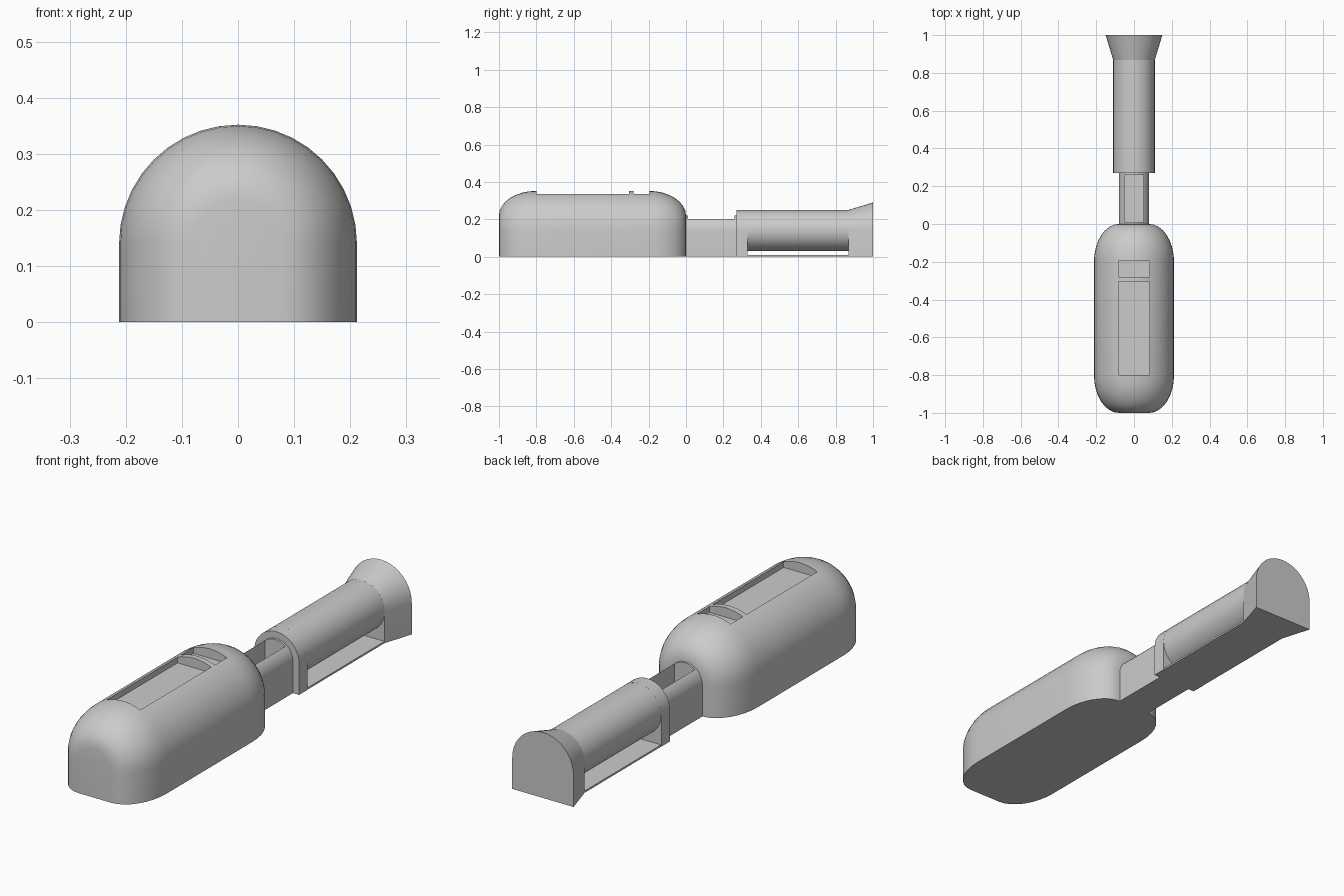
import bpy, bmesh, math

if "Cube" in bpy.data.objects:
    bpy.data.objects.remove(bpy.data.objects["Cube"])

AXIS_Z = 0.14   # shared arch centre height


def arch(r, segs=20):
    """Tunnel cross-section: vertical sides with a semicircular top."""
    pts = [(r, 0.0)]
    for i in range(segs + 1):
        a = math.pi * i / segs
        pts.append((r * math.cos(a), AXIS_Z + r * math.sin(a)))
    return pts + [(-r, 0.0)]


def circle(r, segs=32):
    return [(r * math.cos(2 * math.pi * i / segs), AXIS_Z + r * math.sin(2 * math.pi * i / segs))
            for i in range(segs)]


def loft(name, sections):
    """Skin a closed solid through (y, profile) sections."""
    bm = bmesh.new()
    rings = [[bm.verts.new((x, y, z)) for x, z in prof] for y, prof in sections]
    n = len(rings[0])
    for a, b in zip(rings, rings[1:]):
        for i in range(n):
            j = (i + 1) % n
            bm.faces.new((a[i], a[j], b[j], b[i]))
    bm.faces.new(rings[0])
    bm.faces.new(rings[-1])
    bmesh.ops.recalc_face_normals(bm, faces=bm.faces)
    me = bpy.data.meshes.new(name)
    bm.to_mesh(me)
    bm.free()
    ob = bpy.data.objects.new(name, me)
    bpy.context.collection.objects.link(ob)
    return ob


def activate(ob):
    bpy.ops.object.select_all(action='DESELECT')
    ob.select_set(True)
    bpy.context.view_layer.objects.active = ob


def box(name, hw, y0, y1, z0, z1):
    prof = [(hw, z0), (hw, z1), (-hw, z1), (-hw, z0)]
    return loft(name, [(y0, prof), (y1, prof)])


def cut(ob, hw, y0, y1, floor):
    """Sink a rectangular pocket down to the floor height."""
    cutter = box("pocket_cutter", hw, y0, y1, floor, 0.5)
    cutter.hide_render = True
    mod = ob.modifiers.new("pocket", 'BOOLEAN')
    mod.operation = 'DIFFERENCE'
    mod.solver = 'EXACT'
    mod.object = cutter
    activate(ob)
    bpy.ops.object.modifier_apply(modifier=mod.name)
    bpy.data.objects.remove(cutter, do_unlink=True)


# Main body: straight tunnel with rounded ends
R, r_end, steps = 0.212, 0.08, 8
ends = [(0.2 * math.sin(t), r_end + (R - r_end) * math.cos(t))
        for t in (math.pi / 2 * i / steps for i in range(steps + 1))]
body = loft("body", [(-0.8 - d, arch(r)) for d, r in reversed(ends)] +
            [(-0.2 + d, arch(r)) for d, r in ends])
cut(body, 0.082, -0.8, -0.305, 0.31)
cut(body, 0.082, -0.28, -0.195, 0.31)

# Neck with a long slot
neck = loft("neck", [(-0.01, arch(0.08)), (0.28, arch(0.08))])
cut(neck, 0.05, 0.01, 0.26, 0.12)

# Collar, round barrel, thin base strip and flared end
collar = loft("collar", [(0.27, arch(0.11)), (0.33, arch(0.11))])
barrel = loft("barrel", [(0.32, circle(0.11)), (0.88, circle(0.11))])
strip = box("base_strip", 0.109, 0.32, 0.88, 0.0, 0.008)
flare = loft("flared_end", [(0.868, arch(0.11)), (1.0, arch(0.15))])

for ob in (body, neck, collar, barrel, flare):
    activate(ob)
    bpy.ops.object.shade_smooth_by_angle(angle=math.radians(30))
